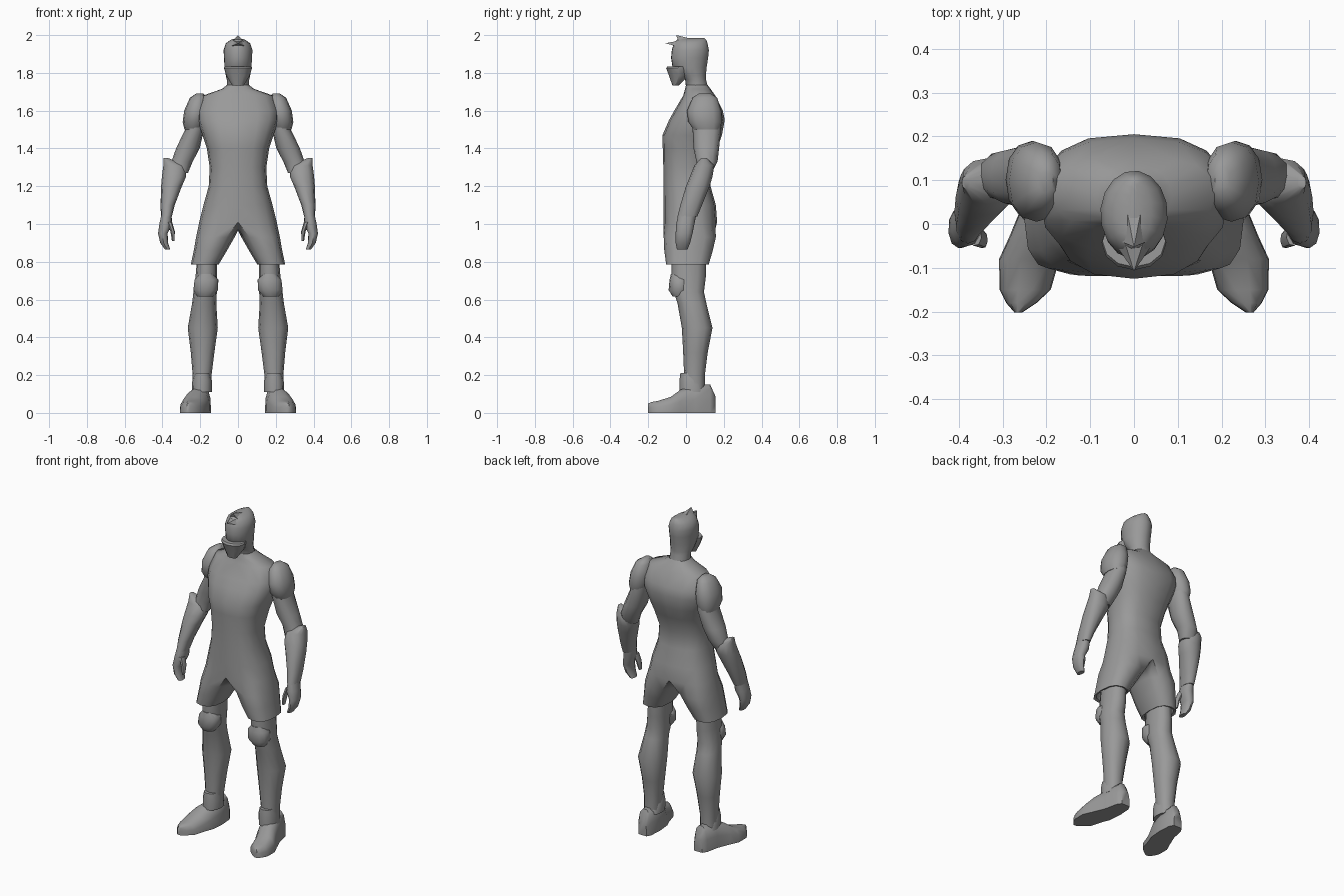
import bpy, bmesh, math

grey = bpy.data.materials.new("grey")
grey.diffuse_color = (0.32, 0.32, 0.32, 1)


def spow(v, p):
    return math.copysign(abs(v) ** p, v) if abs(v) > 1e-6 else 0.0


def finish(name, bm, mirror=True, angle=50):
    """Turn a bmesh into a smooth shaded object, mirrored over x = 0."""
    bmesh.ops.recalc_face_normals(bm, faces=bm.faces)
    me = bpy.data.meshes.new(name)
    bm.to_mesh(me)
    bm.free()
    me.materials.append(grey)
    me.shade_smooth()
    me.set_sharp_from_angle(angle=math.radians(angle))
    ob = bpy.data.objects.new(name, me)
    bpy.context.collection.objects.link(ob)
    if mirror:
        mod = ob.modifiers.new("mirror", 'MIRROR')
        mod.use_clip = True
        mod.merge_threshold = 0.0005
    return ob


def skin(bm, a, b):
    n = len(a)
    for i in range(n):
        bm.faces.new((a[i], a[(i + 1) % n], b[(i + 1) % n], b[i]))


def ring(bm, z, x0, x1, y0, y1, n=12, p=0.9, start=-120):
    """Horizontal rounded ring filling the box x0..x1, y0..y1."""
    vs = []
    for i in range(n):
        a = math.radians(start + 360 * i / n)
        vs.append(bm.verts.new(((x0 + x1) / 2 + (x1 - x0) / 2 * spow(math.cos(a), p),
                                (y0 + y1) / 2 + (y1 - y0) / 2 * spow(math.sin(a), p), z)))
    return vs


def loft(name, rows, mirror=True, n=12, p=0.9, angle=50):
    """Loft rows of (z, x0, x1, y0, y1)."""
    bm = bmesh.new()
    rings = [ring(bm, *r, n=n, p=p) for r in rows]
    for a, b in zip(rings, rings[1:]):
        skin(bm, a, b)
    bm.faces.new(rings[0])
    bm.faces.new(rings[-1])
    return finish(name, bm, mirror, angle)


# Torso and shorts: half rings down to the hips, then one shorts leg
bm = bmesh.new()
prev = None
for z, w, f, b in [(1.735, .060, .0, .115), (1.715, .085, -.005, .13), (1.68, .185, -.015, .155),
                   (1.60, .215, -.062, .195), (1.55, .215, -.09, .205), (1.47, .188, -.125, .19),
                   (1.40, .165, -.123, .165), (1.30, .15, -.12, .125), (1.20, .155, -.12, .13),
                   (1.10, .183, -.12, .158), (1.01, .205, -.12, .165)]:
    cur = []
    for i in range(9):
        a = math.radians(-90 + 22.5 * i)
        cur.append(bm.verts.new((w * spow(math.cos(a), .75),
                                 (f + b) / 2 + (b - f) / 2 * spow(math.sin(a), .85), z)))
    if prev:
        for i in range(8):
            bm.faces.new((prev[i], prev[i + 1], cur[i + 1], cur[i]))
    prev = cur
crotch = [bm.verts.new((0, y, z)) for y, z in ((.10, .975), (.02, .965), (-.06, .975))]
prev = prev + crotch
for r in [(.93, .018, .222, -.118, .158), (.86, .058, .234, -.115, .142),
          (.785, .103, .25, -.105, .12), (.79, .115, .235, -.09, .105), (.83, .115, .225, -.08, .10)]:
    cur = ring(bm, *r, p=.8)
    skin(bm, prev, cur)
    prev = cur
bm.faces.new(prev)
finish("torso_and_shorts", bm)

# Shoulder caps and arms
loft("shoulder", [(1.692, .185, .22, .07, .13), (1.668, .165, .255, .035, .165),
                  (1.60, .16, .285, .005, .187), (1.54, .17, .293, .012, .19),
                  (1.50, .19, .283, .04, .178)])
loft("upper_arm", [(1.58, .17, .27, .03, .175), (1.50, .18, .28, .035, .185),
                   (1.40, .203, .328, .04, .175), (1.33, .24, .352, .055, .167),
                   (1.27, .265, .37, .05, .135)])
loft("forearm", [(1.35, .372, .393, .08, .11), (1.31, .275, .395, .045, .15),
                 (1.25, .275, .403, .02, .14), (1.20, .297, .407, .0, .125),
                 (1.10, .335, .41, -.03, .085), (1.04, .35, .408, -.045, .06)])
loft("hand", [(1.05, .352, .406, -.042, .055), (1.00, .347, .417, -.052, .045),
              (.95, .372, .424, -.055, .035), (.90, .37, .412, -.055, .022),
              (.865, .358, .387, -.048, .008)], n=10)
loft("thumb", [(1.01, .348, .378, -.05, .0), (.96, .334, .358, -.055, -.015),
               (.91, .336, .35, -.055, -.03)], n=8)

# Legs, knee pads and ankle collars
loft("leg", [(.84, .11, .215, -.075, .105), (.72, .11, .225, -.078, .105),
             (.64, .112, .236, -.065, .095), (.58, .115, .243, -.045, .108),
             (.45, .107, .266, -.022, .14), (.32, .125, .25, -.015, .115),
             (.20, .14, .24, -.01, .10), (.11, .145, .24, -.01, .10)])
loft("knee_pad", [(.735, .135, .20, -.08, -.03), (.705, .104, .23, -.087, .02),
                  (.65, .106, .236, -.092, .02), (.615, .135, .215, -.07, -.0)])
loft("ankle_collar", [(.21, .15, .23, -.03, .06), (.17, .138, .242, -.035, .09),
                      (.11, .138, .245, -.035, .105)])

# Shoes: arched sections from heel to toe
bm = bmesh.new()
prev = first = None
for y, x0, x1, t in [(.155, .162, .218, .09), (.128, .148, .236, .15), (.05, .143, .252, .147),
                     (-.03, .15, .285, .122), (-.08, .17, .308, .085), (-.15, .19, .307, .063),
                     (-.18, .222, .292, .058), (-.202, .255, .273, .05)]:
    cur = [bm.verts.new((x0 + (x1 - x0) * u, y, t * v)) for u, v in
           ((0, 0), (.02, .5), (.14, .85), (.36, 1), (.64, 1), (.86, .85), (.98, .5), (1, 0))]
    if prev:
        skin(bm, prev, cur)
    first = first or cur
    prev = cur
bm.faces.new(first)
bm.faces.new(prev)
finish("shoe", bm)

# Head with neck, and the face mask
loft("head", [(1.66, -.065, .065, .0, .13), (1.72, -.06, .06, .0, .118), (1.765, -.06, .06, -.005, .106),
              (1.785, -.065, .065, -.03, .106), (1.83, -.072, .072, -.072, .11),
              (1.88, -.075, .075, -.08, .118), (1.92, -.077, .077, -.076, .122),
              (1.955, -.066, .066, -.066, .115), (1.975, -.04, .04, -.05, .108),
              (1.984, -.008, .008, -.035, .098)], mirror=False, n=16, p=1)
loft("face_mask", [(1.835, -.072, .072, -.098, .02), (1.825, -.074, .074, -.105, .02),
                   (1.785, -.062, .062, -.09, .015), (1.733, -.03, .03, -.072, -.04)],
     mirror=False, n=12, p=1, angle=35)


# Hair spikes: pointed pyramids on the brow and crown
def spike(name, base, tip):
    bm = bmesh.new()
    vs = [bm.verts.new(c) for c in base]
    t = bm.verts.new(tip)
    bm.faces.new(vs)
    for i in range(len(vs)):
        bm.faces.new((vs[i], vs[(i + 1) % len(vs)], t))
    finish(name, bm, False, 20)


spike("brow_spike", [(-.04, -.05, 1.94), (.04, -.05, 1.94), (.025, -.03, 1.972), (-.025, -.03, 1.972)],
      (0, -.108, 1.957))
spike("crown_spike", [(-.03, -.04, 1.965), (.03, -.04, 1.965), (.02, .05, 1.975), (-.02, .05, 1.975)],
      (0, -.052, 2.0))
